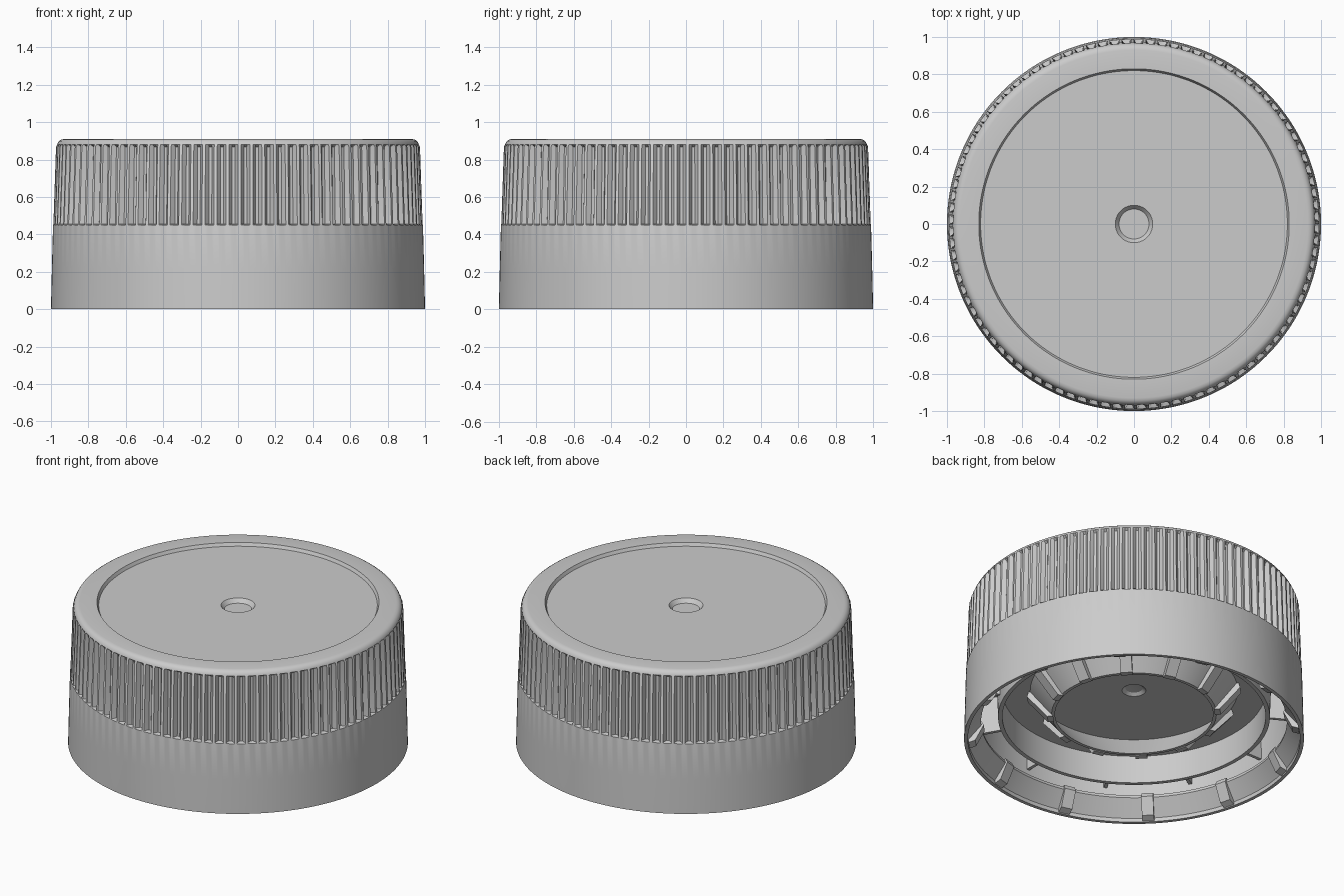
import bpy, bmesh, math
from math import pi, cos, sin
from mathutils import Matrix

if "Cube" in bpy.data.objects:
    bpy.data.objects.remove(bpy.data.objects["Cube"])


def finish(name, bm, angle=30):
    bmesh.ops.remove_doubles(bm, verts=bm.verts, dist=1e-5)
    bmesh.ops.recalc_face_normals(bm, faces=bm.faces)
    me = bpy.data.meshes.new(name)
    bm.to_mesh(me)
    bm.free()
    ob = bpy.data.objects.new(name, me)
    bpy.context.collection.objects.link(ob)
    bpy.ops.object.select_all(action='DESELECT')
    ob.select_set(True)
    bpy.context.view_layer.objects.active = ob
    bpy.ops.object.shade_smooth_by_angle(angle=math.radians(angle))
    return ob


def revolve(name, profile, n, closed=False):
    """Profile points are (radius, z) or (rib radius, groove radius, z)."""
    bm = bmesh.new()
    rings = []
    for p in profile:
        ring = []
        for i in range(n):
            a = 2 * pi * i / n
            r = p[0] if i % 4 < 2 else p[-2]
            ring.append(bm.verts.new((r * cos(a), r * sin(a), p[-1])))
        rings.append(ring)
    pairs = list(zip(rings, rings[1:]))
    if closed:
        pairs.append((rings[-1], rings[0]))
    for a, b in pairs:
        for i in range(n):
            j = (i + 1) % n
            bm.faces.new((a[i], a[j], b[j], b[i]))
    return finish(name, bm)


def radial_blocks(name, section, width, count, offset):
    """Extrude an (r, z) section sideways and repeat it around z."""
    bm = bmesh.new()
    for k in range(count):
        m = Matrix.Rotation(2 * pi * k / count + offset, 3, 'Z')
        sides = []
        for y in (-width / 2, width / 2):
            vs = []
            for r, z in section:
                v = bm.verts.new((r, y, z))
                v.co = m @ v.co
                vs.append(v)
            sides.append(vs)
            bm.faces.new(vs)
        a, b = sides
        for i in range(len(section)):
            j = (i + 1) % len(section)
            bm.faces.new((a[i], a[j], b[j], b[i]))
    return finish(name, bm)


RIBS = 96
# Cap body: recessed top, rounded shoulder, knurled grip, skirt, inner wall, ceiling
body = [
    (0.0, .865), (.08, .865), (.10, .89), (.82, .89), (.83, .91), (.93, .91),
    (.945, .907), (.957, .899), (.964, .888), (.967, .88),
    (.973, .951, .868), (.987, .96, .455), (.989, .45),
    (.995, .22), (1.0, 0), (.978, 0), (.965, .45), (.81, .45),
    (.80, .15), (.775, .15), (.775, .33), (.07, .33), (.05, .345), (0.0, .35),
]
revolve("cap_body", body, RIBS * 4)

# Tamper band: sloping ledge inside the skirt, with tabs
revolve("tamper_ledge", [(.985, .015), (.90, .12), (.905, .14), (.975, .09)], 96, True)
radial_blocks("tamper_tabs", [(.975, .005), (.935, .02), (.885, .12), (.90, .15), (.97, .09)],
              .07, 12, math.radians(15))

# Bridges between skirt and inner wall
radial_blocks("bridges", [(.79, .22), (.97, .22), (.97, .45), (.79, .45)],
              .02, 12, 0)

# Inner seal: thin cone narrowing downward, with ribs on its outside
revolve("seal_cone", [(.615, .335), (.485, .17), (.465, .17), (.585, .335)], 96, True)
radial_blocks("seal_ribs", [(.62, .335), (.63, .30), (.51, .16), (.475, .16), (.59, .335)],
              .07, 12, math.radians(15))
